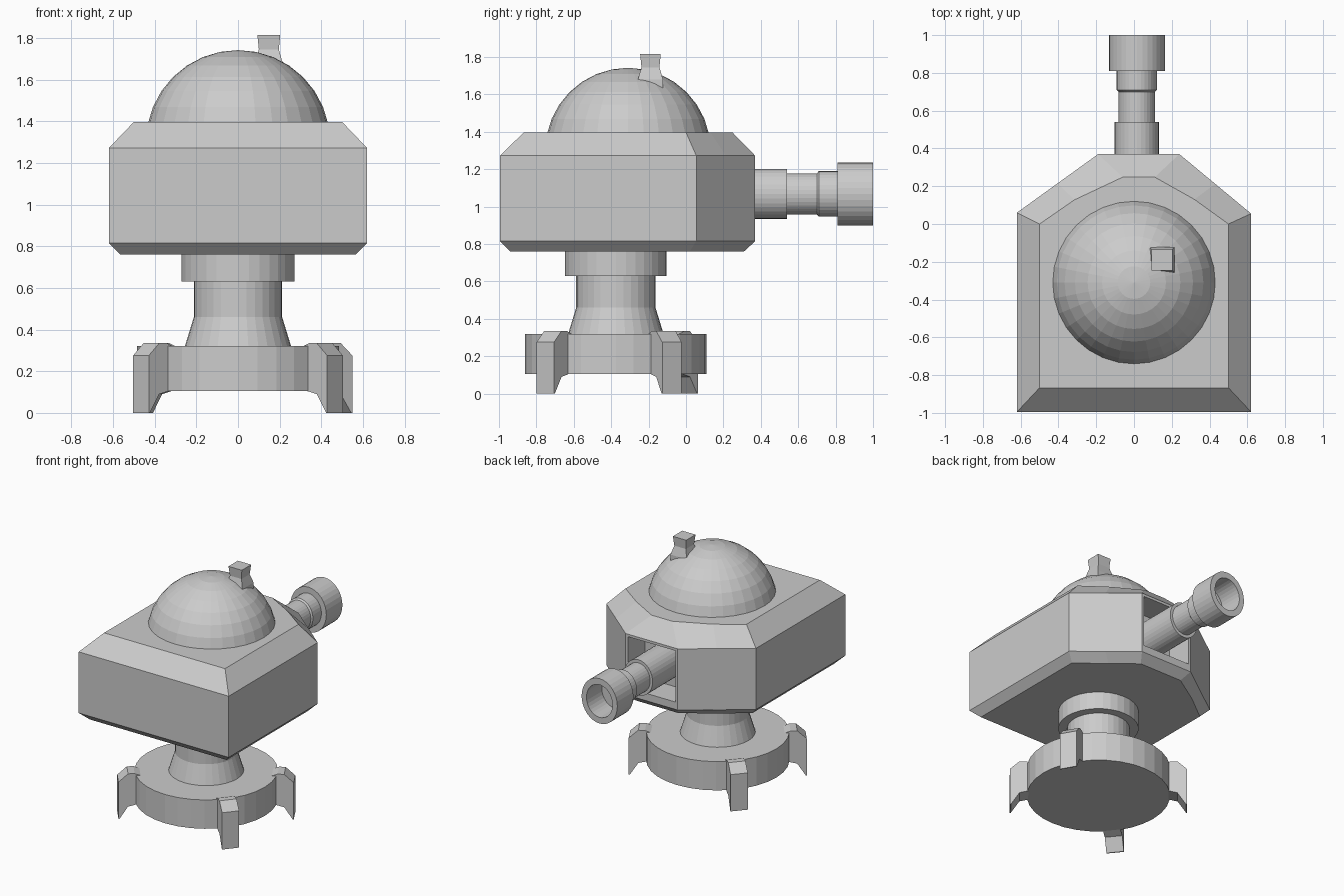
import bpy, bmesh
from math import cos, sin, pi, radians
from mathutils import Matrix, Vector

if "Cube" in bpy.data.objects:
    bpy.data.objects.remove(bpy.data.objects["Cube"])


def finish(name, bm):
    bmesh.ops.recalc_face_normals(bm, faces=bm.faces[:])
    me = bpy.data.meshes.new(name)
    bm.to_mesh(me)
    bm.free()
    ob = bpy.data.objects.new(name, me)
    bpy.context.collection.objects.link(ob)
    return ob


def skin(bm, rings, cap_start=True, cap_end=True):
    """Join equal-length rings of points into a tube."""
    vs = [[bm.verts.new(p) for p in r] for r in rings]
    n = len(vs[0])
    for a, b in zip(vs, vs[1:]):
        for i in range(n):
            j = (i + 1) % n
            bm.faces.new((a[i], a[j], b[j], b[i]))
    if cap_start:
        bm.faces.new(vs[0][::-1])
    if cap_end:
        bm.faces.new(vs[-1])
    return vs


def lathe(name, profile, matrix, sides):
    bm = bmesh.new()
    skin(bm, [[matrix @ Vector((r * cos(2 * pi * i / sides), r * sin(2 * pi * i / sides), h))
               for i in range(sides)] for r, h in profile])
    return finish(name, bm)


# Base disc, flared neck and collar
axis = Matrix.Translation((0, -0.375, 0))
lathe("base_disc", [(0.485, 0.105), (0.485, 0.32)], axis, 32)
lathe("neck", [(0.255, 0.32), (0.212, 0.46), (0.212, 0.63), (0.272, 0.63), (0.272, 0.76)], axis, 32)

# Four clamp-like feet, placed radially
foot = [(0.60, 0), (0.60, 0.275), (0.535, 0.335), (0.49, 0.335),
        (0.45, 0.32), (0.45, 0.105), (0.475, 0.105), (0.535, 0.09), (0.593, 0)]
for name, angle in (("foot_front_right", -39), ("foot_front_left", 219),
                    ("foot_back_left", 139), ("foot_back_right", 30)):
    m = axis @ Matrix.Rotation(radians(angle), 4, 'Z')
    bm = bmesh.new()
    skin(bm, [[m @ Vector((r, w, z)) for r, z in foot] for w in (-0.06, 0.06)])
    finish(name, bm)

# Housing: stacked outlines with chamfered top and bottom
under = [(-0.565, -0.94), (0.565, -0.94), (0.565, 0.02), (0.37, 0.17),
         (0.20, 0.31), (-0.15, 0.31), (-0.37, 0.17), (-0.565, 0.02)]
side = [(-0.62, -0.995), (0.62, -0.995), (0.62, 0.055), (0.43, 0.2125),
        (0.24, 0.37), (-0.19, 0.37), (-0.405, 0.215), (-0.62, 0.06)]
top = [(-0.50, -0.867), (0.50, -0.867), (0.50, 0.0), (0.32, 0.13),
       (0.11, 0.248), (-0.06, 0.248), (-0.315, 0.128), (-0.50, 0.0)]
bm = bmesh.new()
skin(bm, [[(x, y, z) for x, y in ring] for ring, z in
          ((under, 0.76), (side, 0.815), (side, 1.272), (top, 1.397))])
# Recess around the barrel
bm.normal_update()
port = [f for f in bm.faces if all(abs(v.co.y - 0.37) < 1e-4 for v in f.verts)]
bmesh.ops.inset_individual(bm, faces=port, thickness=0.027)
for v in port[0].verts:
    v.co.z = max(v.co.z, 0.87)
inner = bmesh.ops.extrude_discrete_faces(bm, faces=port)["faces"]
bmesh.ops.translate(bm, verts=inner[0].verts[:], vec=(0, -0.2, 0))
finish("housing", bm)

# Barrel with hollow muzzle, slightly oval
barrel = [(0.133, 0.17), (0.133, 0.54), (0.11, 0.54), (0.11, 0.70), (0.122, 0.71),
          (0.122, 0.81), (0.168, 0.81), (0.168, 1.0), (0.122, 1.0), (0.122, 0.82)]
to_y = (Matrix.Translation((0.015, 0, 1.068)) @ Matrix.Diagonal((0.88, 1, 1, 1))
        @ Matrix.Rotation(radians(-90), 4, 'X'))
lathe("barrel", barrel, to_y, 32)

# Dome: a sphere sunk into the housing
bm = bmesh.new()
bmesh.ops.create_uvsphere(bm, u_segments=32, v_segments=16, radius=0.442)
bmesh.ops.translate(bm, verts=bm.verts[:], vec=(0, -0.31, 1.3))
bmesh.ops.bisect_plane(bm, geom=bm.verts[:] + bm.edges[:] + bm.faces[:],
                       plane_co=(0, 0, 1.39), plane_no=(0, 0, 1), clear_inner=True)
finish("dome", bm)

# Small square sight flaring into the dome
bm = bmesh.new()
skin(bm, [[(0.148 + sx * h, -0.19 + sy * h, z) for sx, sy in ((-1, -1), (1, -1), (1, 1), (-1, 1))]
          for h, z in ((0.067, 1.62), (0.067, 1.68), (0.048, 1.745), (0.055, 1.815))])
finish("sight", bm)
